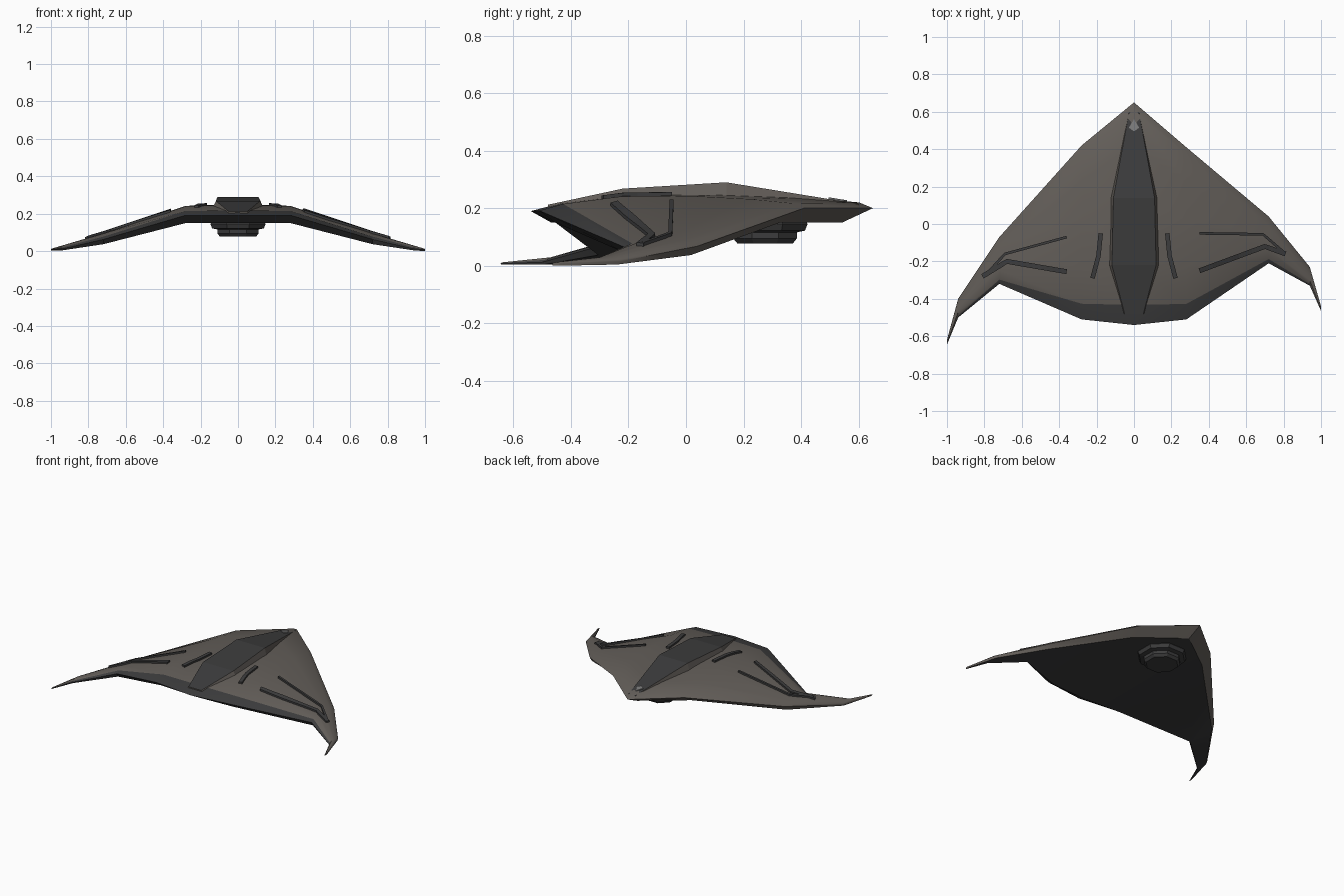
import bpy, bmesh, math
from mathutils import Vector
from mathutils.bvhtree import BVHTree

cube = bpy.data.objects.get("Cube")
if cube:
    bpy.data.objects.remove(cube)


def material(name, color):
    m = bpy.data.materials.new(name)
    m.use_nodes = True
    m.diffuse_color = (*color, 1)
    m.node_tree.nodes["Principled BSDF"].inputs["Base Color"].default_value = (*color, 1)
    return m


HULL = material("warm grey hull", (0.125, 0.112, 0.1))
TRIM = material("dark grey trim", (0.046, 0.046, 0.047))
LAMP = material("light grey sensor", (0.2, 0.2, 0.2))


def finish(name, bm, mats, smooth=None):
    bmesh.ops.recalc_face_normals(bm, faces=bm.faces[:])
    mesh = bpy.data.meshes.new(name)
    bm.to_mesh(mesh)
    ob = bpy.data.objects.new(name, mesh)
    bpy.context.collection.objects.link(ob)
    for m in mats:
        mesh.materials.append(m)
    if smooth:
        bpy.ops.object.select_all(action='DESELECT')
        ob.select_set(True)
        bpy.context.view_layer.objects.active = ob
        bpy.ops.object.shade_smooth_by_angle(angle=math.radians(smooth))
    return ob


def loft(rings, dark=()):
    """Skin closed rings; side numbers in dark get the second material."""
    bm = bmesh.new()
    vs = [[bm.verts.new(p) for p in r] for r in rings]
    n = len(rings[0])
    for a, b in zip(vs, vs[1:]):
        for j in range(n):
            k = (j + 1) % n
            f = bm.faces.new((a[j], a[k], b[k], b[j]))
            f.material_index = 1 if j in dark else 0
    bm.faces.new(vs[0])
    bm.faces.new(vs[-1])
    return bm


# Wing hull: span station = x, leading y, trailing y, edge z, top z, bottom z
right_wing = [(-1, -0.62, -0.645, 0.008, 0.012, 0.004),
              (-0.94, -0.40, -0.50, 0.015, 0.03, 0.004),
              (-0.72, -0.07, -0.32, 0.068, 0.095, 0.037),
              (-0.28, 0.42, -0.51, 0.2, 0.242, 0.15)]
centre = [(0, 0.65, -0.54, 0.2, 0.25, 0.15)]
left_wing = [(0.28, 0.41, -0.51, 0.2, 0.242, 0.15),
             (0.72, 0.04, -0.21, 0.068, 0.095, 0.037),
             (0.94, -0.23, -0.33, 0.015, 0.03, 0.004),
             (1, -0.44, -0.465, 0.008, 0.012, 0.0)]
# Upper section: chord fraction, rise from edge to top
UPPER = [(0, 0), (0.04, 0.4), (0.2, 0.75), (0.42, 1), (0.7, 0.95), (0.91, 0.35), (1, -0.2)]


def section(x, lead, trail, edge, top, low):
    ring = [(x, lead + (trail - lead) * t, edge + (top - edge) * f) for t, f in UPPER]
    return ring + [(x, lead + (trail - lead) * t, low) for t in (0.94, 0.09)]


bm = loft([section(*s) for s in right_wing + centre + left_wing], dark=(5, 6, 7))
bmesh.ops.recalc_face_normals(bm, faces=bm.faces[:])
surface = BVHTree.FromBMesh(bm)
finish("wing_hull", bm, [HULL, TRIM], smooth=32)
bm.free()

# Spine canopy: y, base half width, top half width, top z
spine = [(0.6, 0.032, 0.026, 0.215), (0.14, 0.125, 0.11, 0.29),
         (-0.22, 0.135, 0.118, 0.268), (-0.48, 0.058, 0.05, 0.212)]
base_z = [0.2, 0.235, 0.235, 0.195]
rings = [[(-b, y, z0), (-t, y, z), (t, y, z), (b, y, z0)]
         for (y, b, t, z), z0 in zip(spine, base_z)]
finish("spine_canopy", loft(rings, dark=(1,)), [HULL, TRIM])

# Diamond sensor plate near the nose
bm = bmesh.new()
plate = [(0, 0.56), (0.028, 0.515), (0, 0.495), (-0.028, 0.515)]
slope = (0.29 - 0.215) / 0.46
lower, upper = ([bm.verts.new((x, y, 0.215 + (0.6 - y) * slope + h)) for x, y in plate]
                for h in (-0.002, 0.006))
bm.faces.new(upper)
for i in range(4):
    j = (i + 1) % 4
    bm.faces.new((lower[i], lower[j], upper[j], upper[i]))
finish("nose_sensor", bm, [LAMP])


def height(x, y):
    hit = surface.ray_cast(Vector((x, y, 1)), Vector((0, 0, -1)))[0]
    return hit.z if hit else 0.1


# Raised strips that follow the wing surface
def strip(name, path, width, rise=0.012, steps=5):
    pts = []
    for a, b in zip(path, path[1:]):
        pts += [Vector(a).lerp(Vector(b), i / steps) for i in range(steps)]
    pts.append(Vector(path[-1]))
    rings = []
    for i, p in enumerate(pts):
        d = (pts[min(i + 1, len(pts) - 1)] - pts[max(i - 1, 0)]).normalized()
        side = Vector((-d.y, d.x)) * width / 2
        ring = []
        for q, h in ((p - side, -0.006), (p - side, rise), (p + side, rise), (p + side, -0.006)):
            ring.append((q.x, q.y, height(q.x, q.y) + h))
        rings.append(ring)
    finish(name, loft(rings), [TRIM])


for side, s in (("left", 1), ("right", -1)):
    strip(side + "_spine_bracket",
          [(s * 0.178, -0.05), (s * 0.19, -0.17), (s * 0.222, -0.29)], 0.024)
strip("left_front_strip", [(0.35, -0.05), (0.69, -0.055), (0.80, -0.15)], 0.014)
strip("left_rear_strip", [(0.35, -0.25), (0.70, -0.12), (0.81, -0.16)], 0.026)
strip("right_front_strip", [(-0.36, -0.07), (-0.69, -0.16), (-0.80, -0.28)], 0.014)
strip("right_rear_strip", [(-0.36, -0.255), (-0.68, -0.20), (-0.81, -0.28)], 0.026)

# Octagonal belly turret in stepped tiers: radius, z
tiers = [(0.15, 0.16), (0.16, 0.145), (0.15, 0.122), (0.12, 0.116),
         (0.12, 0.095), (0.105, 0.078)]
rings = [[(r * math.cos((i + 0.5) * math.pi / 4), 0.275 + r * math.sin((i + 0.5) * math.pi / 4), z)
          for i in range(8)] for r, z in tiers]
finish("belly_turret", loft(rings), [TRIM])
